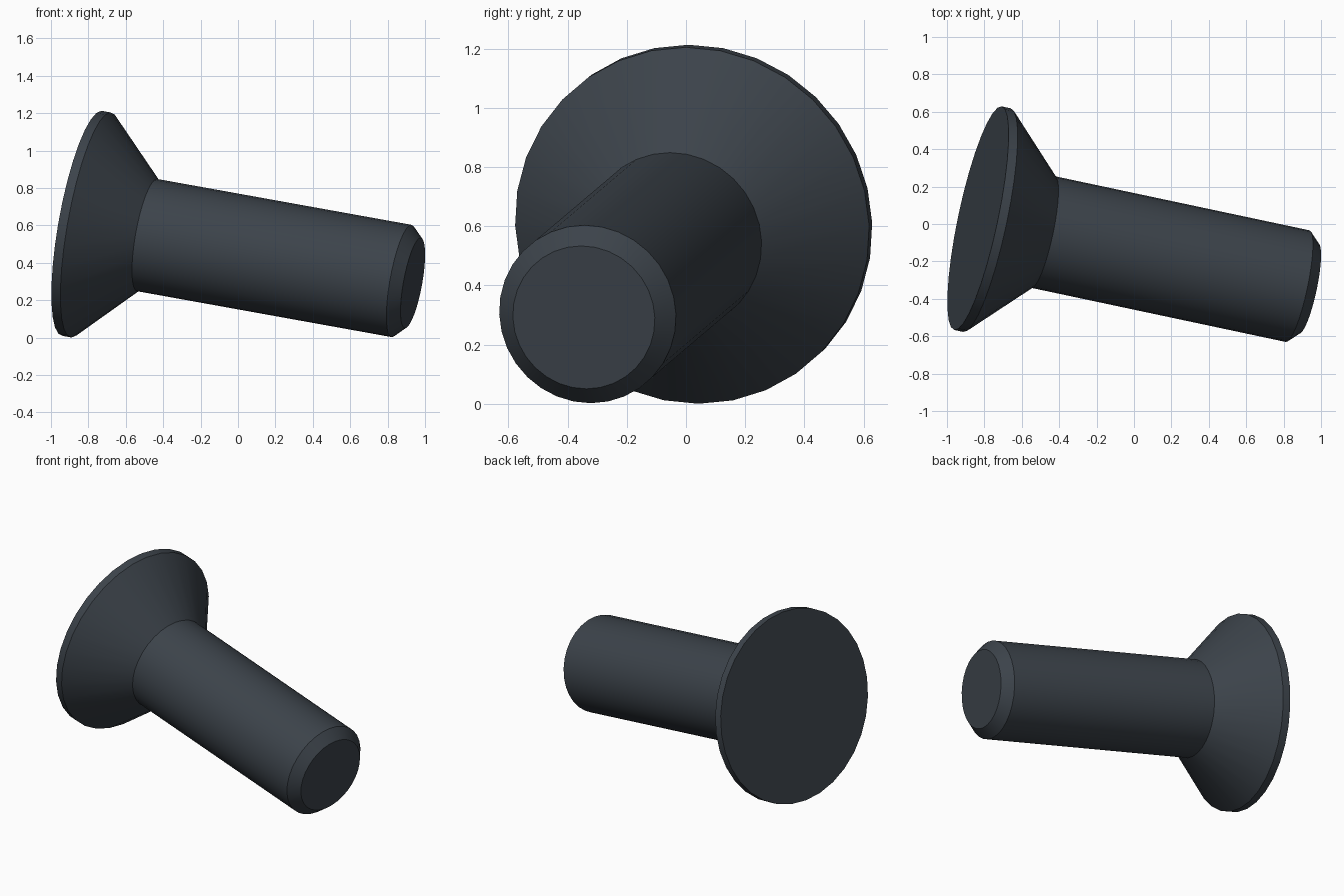
import bpy, bmesh
from math import radians, cos, sin, pi

old = bpy.data.objects.get("Cube")
if old:
    bpy.data.objects.remove(old, do_unlink=True)

SIDES = 32            # around the head and shank
SOCKET_SIDES = 48     # around the socket, a multiple of six
SOCKET_R = 0.232
SOCKET_DEPTH = 0.26
HEX_APOTHEM = 0.2

# Body profile from the head face to the tip: (distance along axis, radius)
PROFILE = [(0, 0.611), (0.05, 0.611), (0.362, 0.305), (1.774, 0.305), (1.836, 0.245)]

steel = bpy.data.materials.new("dark_steel")
steel.use_nodes = True
color = (0.045, 0.056, 0.069, 1)
steel.diffuse_color = color
steel.node_tree.nodes["Principled BSDF"].inputs["Base Color"].default_value = color

bm = bmesh.new()


def ring(count, shape):
    """Closed ring around the x axis; shape(angle) gives (distance, radius)."""
    verts = []
    for i in range(count):
        a = 2 * pi * i / count
        x, r = shape(a)
        verts.append(bm.verts.new((x, r * sin(a), r * cos(a))))
    return verts


def skin(a, b):
    """Quads between two rings of equal size."""
    n = len(a)
    for i in range(n):
        j = (i + 1) % n
        bm.faces.new((a[i], a[j], b[j], b[i]))


def loop_edges(verts):
    edges = []
    for i, v in enumerate(verts):
        w = verts[(i + 1) % len(verts)]
        edges.append(bm.edges.get((v, w)))
    return edges


def hex_radius(a):
    return HEX_APOTHEM / cos((a % (pi / 3)) - pi / 6)


# Head rim, cone, shank and chamfered tip
body = [ring(SIDES, lambda a, p=p: p) for p in PROFILE]
for first, second in zip(body, body[1:]):
    skin(first, second)
bm.faces.new(body[-1])

# Hexagonal socket with a conical lead-in and a flat floor
opening = ring(SOCKET_SIDES, lambda a: (0, SOCKET_R))
lip = ring(SOCKET_SIDES, lambda a: (SOCKET_R - hex_radius(a), hex_radius(a)))
floor = ring(SOCKET_SIDES, lambda a: (SOCKET_DEPTH, hex_radius(a)))
skin(opening, lip)
skin(lip, floor)
bm.faces.new(floor)

# Flat head face around the socket
bmesh.ops.bridge_loops(bm, edges=loop_edges(body[0]) + loop_edges(opening))
bmesh.ops.recalc_face_normals(bm, faces=bm.faces)

mesh = bpy.data.meshes.new("countersunk_screw")
bm.to_mesh(mesh)
bm.free()
mesh.materials.append(steel)

screw = bpy.data.objects.new("countersunk_screw", mesh)
bpy.context.collection.objects.link(screw)
screw.location = (-0.834, 0.031, 0.611)
screw.rotation_euler = (0, radians(10), radians(-12))

bpy.ops.object.select_all(action="DESELECT")
screw.select_set(True)
bpy.context.view_layer.objects.active = screw
bpy.ops.object.shade_smooth_by_angle(angle=radians(30))
